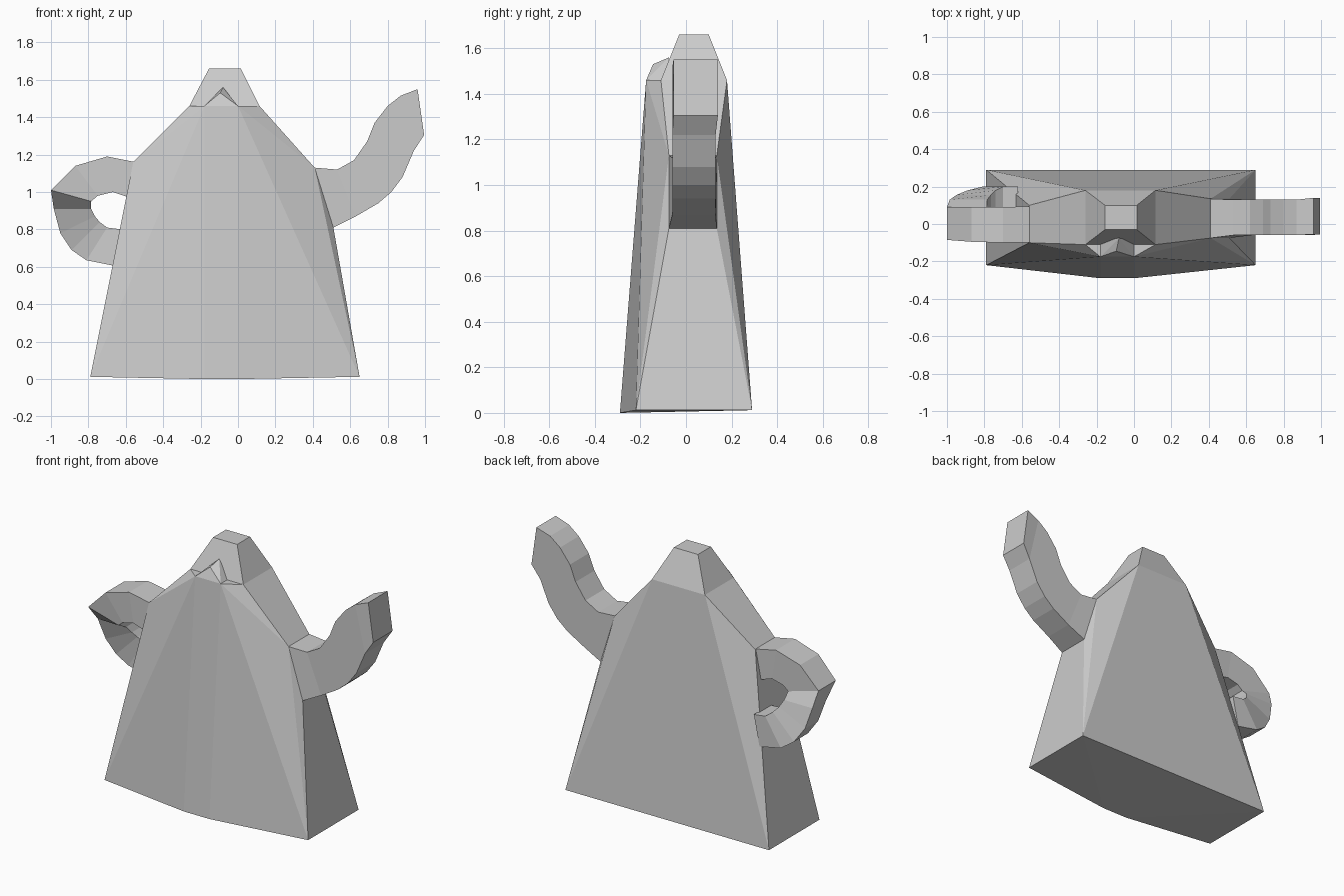
import bpy, bmesh
from math import radians

if "Cube" in bpy.data.objects:
    bpy.data.objects.remove(bpy.data.objects["Cube"])


def finish(name, bm, dissolve=False):
    if dissolve:
        bmesh.ops.dissolve_limit(bm, angle_limit=radians(1), verts=bm.verts, edges=bm.edges)
    bmesh.ops.recalc_face_normals(bm, faces=bm.faces)
    mesh = bpy.data.meshes.new(name)
    bm.to_mesh(mesh)
    bm.free()
    obj = bpy.data.objects.new(name, mesh)
    bpy.context.collection.objects.link(obj)
    return obj


def hull(name, points):
    """Faceted solid wrapped around a few corner points."""
    bm = bmesh.new()
    for p in points:
        bm.verts.new(p)
    res = bmesh.ops.convex_hull(bm, input=bm.verts)
    loose = [g for g in res["geom_interior"] if isinstance(g, bmesh.types.BMVert)]
    bmesh.ops.delete(bm, geom=loose, context='VERTS')
    return finish(name, bm, True)


def tube(name, sections):
    """Four-sided tube: each section is outer (x, z), inner (x, z), y range."""
    bm = bmesh.new()
    rings = []
    for (xa, za), (xb, zb), (y0, y1) in sections:
        rings.append([bm.verts.new(c) for c in
                      ((xa, y0, za), (xa, y1, za), (xb, y1, zb), (xb, y0, zb))])
    for a, b in zip(rings, rings[1:]):
        for i in range(4):
            j = (i + 1) % 4
            bm.faces.new((a[i], a[j], b[j], b[i]))
    bm.faces.new(rings[0])
    bm.faces.new(rings[-1])
    return finish(name, bm)


def rect(x0, x1, y0, y1, z):
    return [(x, y, z) for x in (x0, x1) for y in (y0, y1)]


neck = rect(-0.26, 0.115, -0.11, 0.18, 1.46)

# Tapered body with a raised strip down the front
body = rect(-0.79, 0.65, -0.22, 0.29, 0.012) + neck
body += [(x, y, z) for x in (-0.18, 0.0) for y, z in ((-0.29, 0.0), (-0.175, 1.46))]
body += [(-0.56, y, 1.16) for y in (-0.10, 0.10)]
body += [(x, y, z) for x, z in ((0.51, 0.81), (0.41, 1.13)) for y in (-0.075, 0.135)]
hull("body", body)

# Lid knob
hull("lid", neck + rect(-0.155, 0.015, -0.03, 0.10, 1.66))

# Small peak capping the front strip
hull("front_peak", rect(-0.18, 0.0, -0.175, -0.09, 1.46)
     + [(-0.095, -0.145, 1.53), (-0.08, -0.075, 1.56)])

# Curved spout
w = (-0.06, 0.13)
tube("spout", [
    ((0.41, 1.13), (0.51, 0.81), (-0.075, 0.135)),
    ((0.53, 1.12), (0.63, 0.87), w),
    ((0.62, 1.17), (0.75, 0.94), w),
    ((0.69, 1.27), (0.82, 1.00), w),
    ((0.73, 1.37), (0.88, 1.08), w),
    ((0.80, 1.46), (0.91, 1.15), w),
    ((0.87, 1.515), (0.94, 1.22), w),
    ((0.96, 1.55), (0.995, 1.305), (-0.055, 0.14)),
])

# Looped handle, drifting backwards toward its lower end
tube("handle", [
    ((-0.55, 1.16), (-0.58, 0.97), (-0.10, 0.095)),
    ((-0.70, 1.19), (-0.67, 1.00), (-0.10, 0.09)),
    ((-0.87, 1.14), (-0.75, 0.98), (-0.095, 0.09)),
    ((-1.00, 1.01), (-0.785, 0.95), (-0.085, 0.09)),
    ((-0.985, 0.91), (-0.785, 0.91), (-0.01, 0.13)),
    ((-0.95, 0.78), (-0.765, 0.87), (0.02, 0.155)),
    ((-0.89, 0.69), (-0.74, 0.84), (0.04, 0.18)),
    ((-0.81, 0.635), (-0.70, 0.81), (0.05, 0.20)),
    ((-0.66, 0.605), (-0.62, 0.80), (0.04, 0.20)),
])
